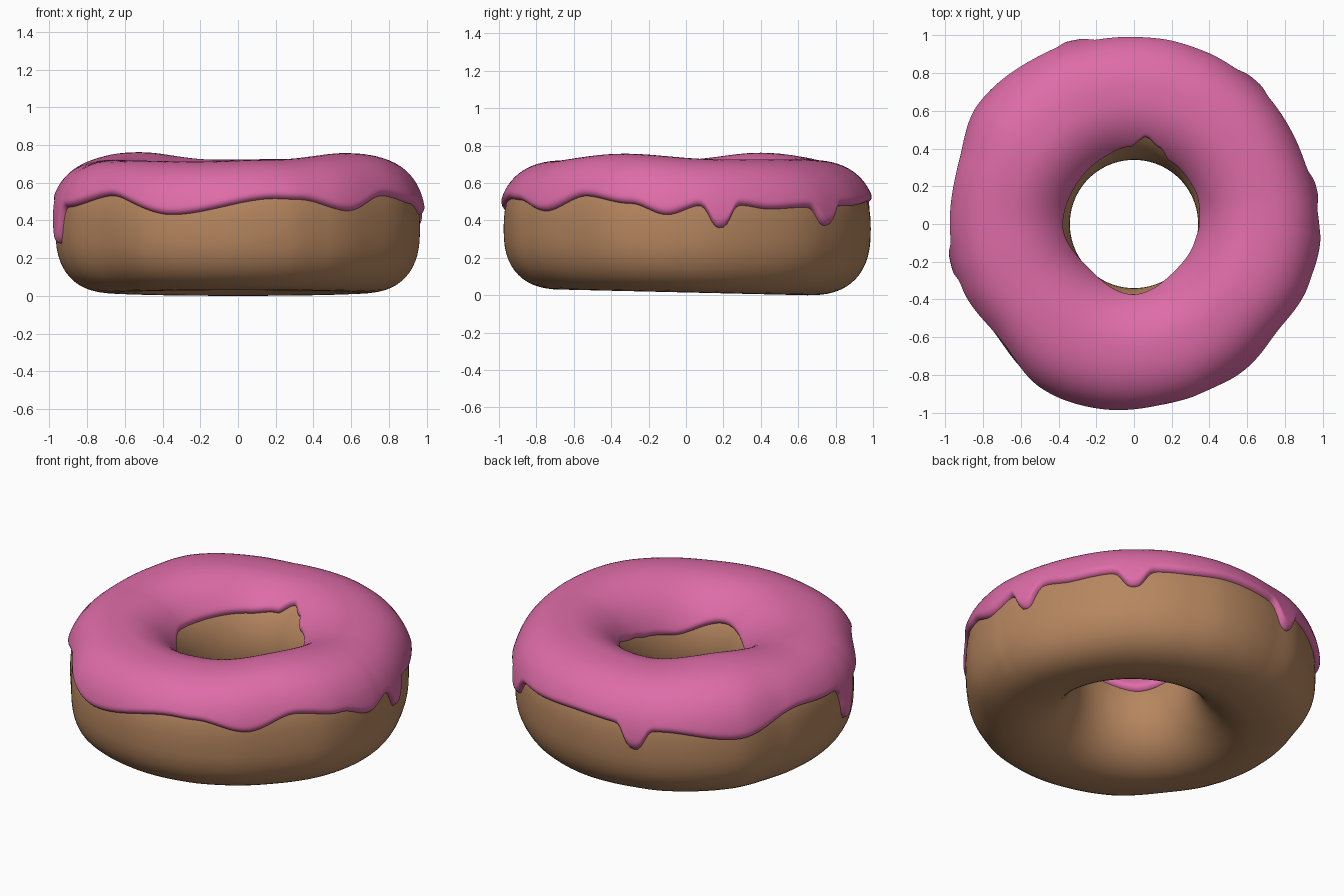
import bpy
import math
from math import pi, sin, cos, radians

SEGMENTS = 300
MID_RADIUS, MID_HEIGHT, HOLE = 0.65, 0.355, 0.34
THICKNESS = 0.035

# Hand-shaped irregularities: angle in degrees -> value
OUTLINE = {0: .985, 24: .97, 49: .99, 68: 1.0, 82: 1.01, 103: 1.01, 116: 1.03, 142: 1.04,
           160: 1.0, 180: .99, 192: .985, 200: .98, 217: .96, 240: 1.005, 260: 1.0,
           286: .99, 300: .975, 318: .965, 340: .99, 355: .99}
TOP = {15: .73, 60: .73, 100: .725, 143: .765, 185: .725, 215: .72, 250: .715,
       285: .725, 330: .76}
OUTER_EDGE = {5: .48, 18: .48, 28: .46, 42: .47, 65: .48, 85: .5, 118: .47, 142: .42,
              165: .51, 180: .49, 200: .47, 224: .53, 249: .43, 282: .515, 290: .51,
              308: .45, 325: .53, 342: .49, 354: .43}
INNER_EDGE = {0: .49, 30: .53, 60: .55, 72: .6, 82: .63, 93: .58, 115: .56, 180: .54,
              225: .46, 270: .53, 315: .45, 345: .47}
DRIPS = [(11, .12, 4), (50, .1, 4.5), (108, .13, 4), (192, .2, 4)]


def around(keys, deg):
    """Smoothly blend between keyed values around the ring."""
    angles = sorted(keys)
    for i, start in enumerate(angles):
        end = angles[(i + 1) % len(angles)]
        span = (end - start) % 360
        step = (deg - start) % 360
        if step < span:
            f = step / span
            f = f * f * (3 - 2 * f)
            return keys[start] * (1 - f) + keys[end] * f
    return keys[angles[0]]


def signed_power(v, p):
    return math.copysign(abs(v) ** p, v)


def half_height(deg, upper):
    if upper:
        return around(TOP, deg) - THICKNESS - MID_HEIGHT
    return MID_HEIGHT - 0.015 * (1 - sin(radians(deg)))


def section(deg, phi):
    """Radius and height of the dough surface; phi runs from outside over the top."""
    c, s = cos(phi), sin(phi)
    outer = c > 0
    power = 2 / 2.5 if outer else 1
    width = around(OUTLINE, deg) - 0.022 - MID_RADIUS if outer else MID_RADIUS - HOLE
    return (MID_RADIUS + width * signed_power(c, power),
            MID_HEIGHT + half_height(deg, s > 0) * signed_power(s, power))


def phi_at(deg, z, outer):
    v = (z - MID_HEIGHT) / half_height(deg, z > MID_HEIGHT)
    phi = math.asin(signed_power(v, 1.25 if outer else 1))
    return phi if outer else pi - phi


def raised(deg, phi, height):
    """Point lifted off the dough along the section normal."""
    r, z = section(deg, phi)
    (r0, z0), (r1, z1) = section(deg, phi - 0.04), section(deg, phi + 0.04)
    length = math.hypot(r1 - r0, z1 - z0)
    return r + height * (z1 - z0) / length, z - height * (r1 - r0) / length


def ring_object(name, rows, closed, point, material):
    """Sweep a row of section points around the vertical axis."""
    verts, faces = [], []
    for i in range(SEGMENTS):
        deg = 360 * i / SEGMENTS
        for j in range(rows):
            r, z = point(deg, j)
            verts.append((r * cos(radians(deg)), r * sin(radians(deg)), z))
    for i in range(SEGMENTS):
        a, b = i * rows, (i + 1) % SEGMENTS * rows
        for j in range(rows if closed else rows - 1):
            k = (j + 1) % rows
            faces.append((a + j, b + j, b + k, a + k))
    mesh = bpy.data.meshes.new(name)
    mesh.from_pydata(verts, [], faces)
    mesh.materials.append(material)
    mesh.polygons.foreach_set("use_smooth", [True] * len(faces))
    mesh.update()
    obj = bpy.data.objects.new(name, mesh)
    bpy.context.collection.objects.link(obj)
    return obj


def make_material(name, color):
    mat = bpy.data.materials.new(name)
    mat.use_nodes = True
    mat.diffuse_color = color
    mat.node_tree.nodes["Principled BSDF"].inputs["Base Color"].default_value = color
    return mat


cube = bpy.data.objects.get("Cube")
if cube:
    bpy.data.objects.remove(cube, do_unlink=True)

# Dough: a full ring with a flattened, rounded section
DOUGH_ROWS = 56
ring_object("dough_ring", DOUGH_ROWS, True,
            lambda deg, j: section(deg, 2 * pi * j / DOUGH_ROWS),
            make_material("baked_brown", (0.47, 0.24, 0.115, 1)))

# Icing: a sheet over the dough with a rounded lip, wavy rim and drips
ICING_ROWS = 48


def icing_point(deg, j):
    edge = around(OUTER_EDGE, deg)
    for angle, depth, spread in DRIPS:
        off = (deg - angle + 180) % 360 - 180
        edge -= depth * math.exp(-abs(off / spread) ** 3)
    start = phi_at(deg, edge, True)
    end = phi_at(deg, around(INNER_EDGE, deg), False)
    t = (1 - cos(pi * j / (ICING_ROWS - 1))) / 2
    phi = start + (end - start) * t
    lip = min(1, min(phi - start, end - phi) / 0.1)
    height = THICKNESS * math.sqrt(max(0, 1 - (1 - lip) ** 2)) - 0.003
    return raised(deg, phi, height)


ring_object("icing", ICING_ROWS, False, icing_point,
            make_material("pink_icing", (0.73, 0.15, 0.39, 1)))
